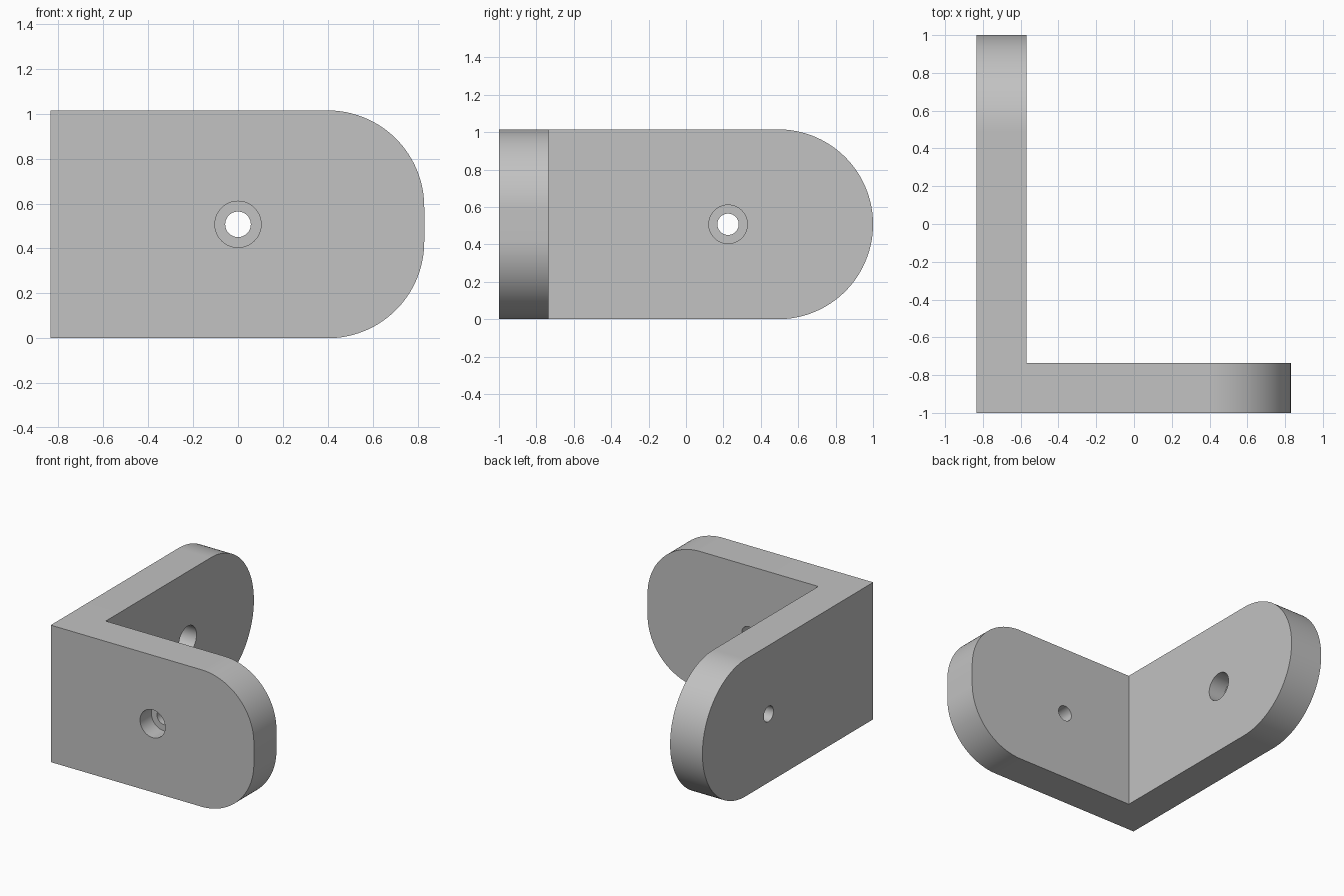
import bpy
import math
from mathutils import Matrix, Vector

cube = bpy.data.objects.get("Cube")
if cube:
    bpy.data.objects.remove(cube, do_unlink=True)

HEIGHT, THICK = 1.015, 0.265
LEFT, RIGHT, FRONT, BACK = -0.835, 0.83, -1.0, 1.0

grey = bpy.data.materials.new("plain grey")
grey.use_nodes = True
colour = (0.54, 0.54, 0.54, 1)
grey.diffuse_color = colour
grey.node_tree.nodes["Principled BSDF"].inputs["Base Color"].default_value = colour


def make_plate(name, length, radius, place):
    """Plate in local x (length), y (thickness), z (height) with a rounded far end."""
    steps = 40
    outline = [(0, HEIGHT), (0, 0)]
    for centre_z, start in ((radius, -90), (HEIGHT - radius, 0)):
        for i in range(steps + 1):
            a = math.radians(start + 90 * i / steps)
            point = (length - radius + radius * math.cos(a), centre_z + radius * math.sin(a))
            if math.dist(point, outline[-1]) > 1e-4:
                outline.append(point)
    n = len(outline)
    verts = [place @ Vector((x, y, z)) for y in (0, THICK) for x, z in outline]
    faces = [list(range(n)), list(range(2 * n - 1, n - 1, -1))]
    faces += [[i, i + n, (i + 1) % n + n, (i + 1) % n] for i in range(n)]
    mesh = bpy.data.meshes.new(name)
    mesh.from_pydata(verts, [], faces)
    if place.determinant() < 0:
        mesh.flip_normals()
    mesh.materials.append(grey)
    obj = bpy.data.objects.new(name, mesh)
    bpy.context.collection.objects.link(obj)
    return obj


def combine(target, other, operation):
    """Apply a boolean and remove the helper."""
    bpy.context.view_layer.objects.active = target
    mod = target.modifiers.new(operation, "BOOLEAN")
    mod.operation, mod.object, mod.solver = operation, other, "EXACT"
    bpy.ops.object.modifier_apply(modifier=mod.name)
    bpy.data.objects.remove(other, do_unlink=True)


def drill(target, centre, radius, depth, rotation):
    bpy.ops.mesh.primitive_cylinder_add(vertices=64, radius=radius, depth=depth,
                                        location=centre, rotation=rotation)
    cutter = bpy.context.object
    cutter.name = "hole_cutter"
    cutter.hide_render = True
    cutter.data.materials.append(grey)
    bpy.context.view_layer.update()
    combine(target, cutter, "DIFFERENCE")


# Two plates meeting at the corner
corner = Matrix.Translation((LEFT, FRONT, 0))
swap_xy = Matrix(((0, 1, 0, 0), (1, 0, 0, 0), (0, 0, 1, 0), (0, 0, 0, 1)))
bracket = make_plate("angle_bracket", RIGHT - LEFT, 0.43, corner)
side = make_plate("side_plate", BACK - FRONT, HEIGHT / 2, corner @ swap_xy)
combine(bracket, side, "UNION")

# Screw holes with counterbores: front face of one plate, inner face of the other
mid = HEIGHT / 2
along_y, along_x = (math.pi / 2, 0, 0), (0, math.pi / 2, 0)
for radius, depth in ((0.103, THICK), (0.057, 3 * THICK)):
    drill(bracket, (0, FRONT, mid), radius, depth, along_y)
    drill(bracket, (LEFT + THICK, 0.225, mid), radius, depth, along_x)

# Smooth rounds with crisp edges
bpy.ops.object.select_all(action="DESELECT")
bracket.select_set(True)
bpy.context.view_layer.objects.active = bracket
bpy.ops.object.shade_smooth_by_angle(angle=math.radians(30))
